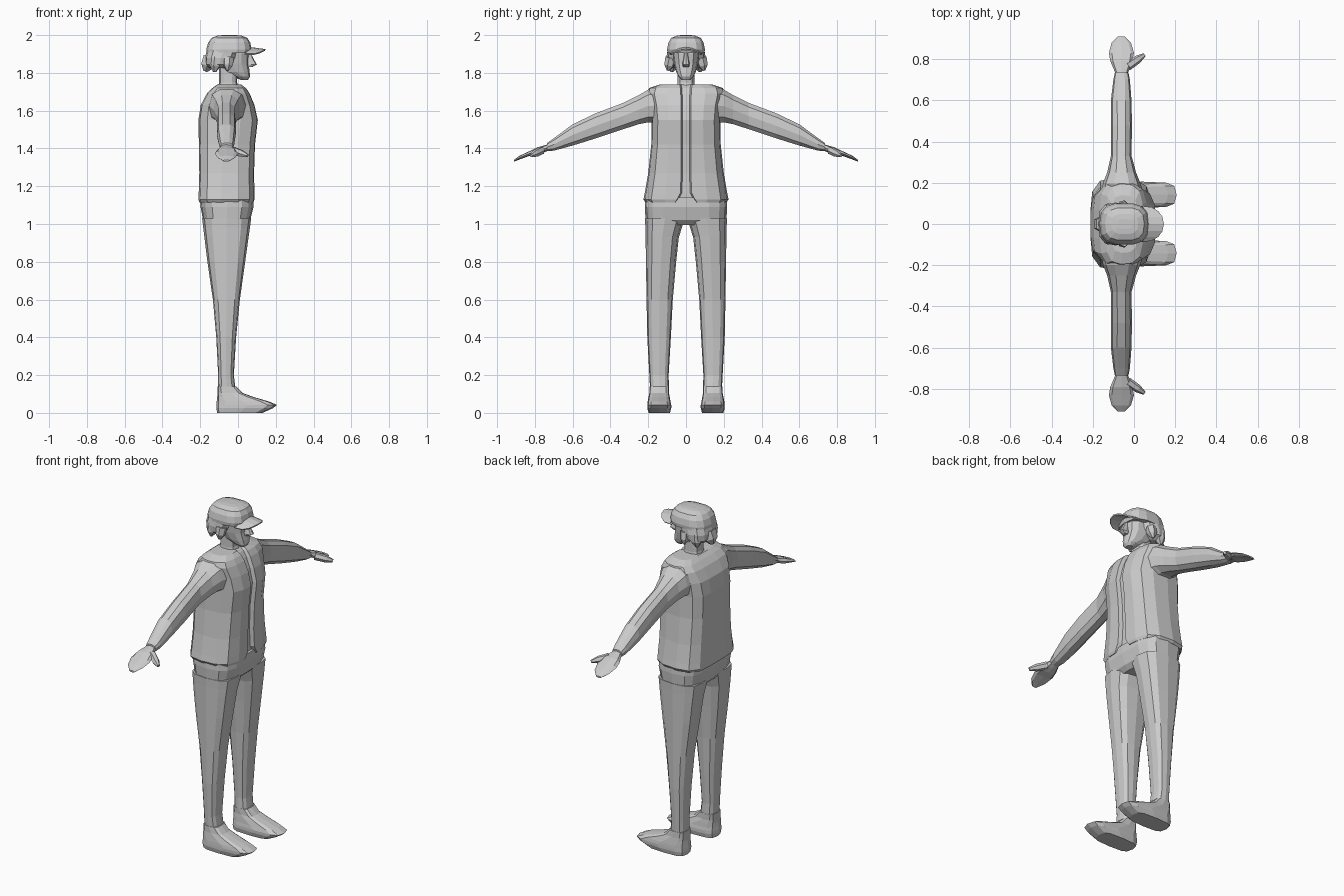
import bpy, bmesh, math
from mathutils import Vector


def finish(name, bm, mirror=False):
    bmesh.ops.recalc_face_normals(bm, faces=bm.faces)
    me = bpy.data.meshes.new(name)
    bm.to_mesh(me)
    bm.free()
    ob = bpy.data.objects.new(name, me)
    bpy.context.collection.objects.link(ob)
    if mirror:
        m = ob.modifiers.new("mirror", 'MIRROR')
        m.use_axis = (False, True, False)
    return ob


def skin(name, rings, mirror=False):
    """Bridge a list of equal-length point rings and cap both ends."""
    bm = bmesh.new()
    vs = [[bm.verts.new(p) for p in r] for r in rings]
    n = len(vs[0])
    for a, b in zip(vs, vs[1:]):
        for i in range(n):
            j = (i + 1) % n
            bm.faces.new((a[i], a[j], b[j], b[i]))
    bm.faces.new(vs[0])
    bm.faces.new(vs[-1])
    return finish(name, bm, mirror)


def loft(name, axis, sections, n=12, power=0.7, mirror=False):
    """Sections: (position on axis, min a, max a, min b, max b), rounded boxes."""
    rings = []
    for p, a0, a1, b0, b1 in sections:
        ring = []
        for i in range(n):
            t = 2 * math.pi * i / n
            c, s = math.cos(t), math.sin(t)
            a = (a0 + a1) / 2 + (a1 - a0) / 2 * math.copysign(abs(c) ** power, c)
            b = (b0 + b1) / 2 + (b1 - b0) / 2 * math.copysign(abs(s) ** power, s)
            ring.append({'z': (a, b, p), 'y': (a, p, b), 'x': (p, a, b)}[axis])
        rings.append(ring)
    return skin(name, rings, mirror)


def spike(name, a, b, r1, r2, n=6, mirror=False):
    """Tapered limb between two points."""
    a, b = Vector(a), Vector(b)
    q = (b - a).to_track_quat('Z', 'Y')
    rings = [[c + q @ Vector((r * math.cos(2 * math.pi * i / n), r * math.sin(2 * math.pi * i / n), 0))
              for i in range(n)] for c, r in ((a, r1), (a.lerp(b, .6), (r1 * .85 + r2 * .15)), (b, r2))]
    return skin(name, rings, mirror)


# Jacket with an open strip down the front: z, back x, front x, half width, half gap
outline = [(.96, .5), (.8, .82), (.4, .97), (-.2, 1), (-.7, .93), (-.95, .7), (-1, .35)]
rings = []
for z, x0, x1, w, g in [
        (1.115, -.205, .085, .215, .05), (1.13, -.21, .09, .225, .04), (1.165, -.208, .09, .218, .022),
        (1.27, -.205, .088, .2, .018), (1.42, -.207, .093, .184, .018), (1.55, -.21, .108, .182, .018),
        (1.63, -.197, .09, .19, .018), (1.69, -.165, .065, .205, .02), (1.72, -.135, .045, .195, .022),
        (1.738, -.11, .02, .14, .025)]:
    c, h = (x0 + x1) / 2, (x1 - x0) / 2
    half = [(x1 - .025, g), (x1 - .003, g + .008)] + [(c + u * h, v * w) for u, v in outline]
    rings.append([(x1 - .025, 0, z)] + [(x, y, z) for x, y in half] + [(x0, 0, z)]
                 + [(x, -y, z) for x, y in reversed(half)])
skin("jacket", rings)

# Sleeves
loft("sleeve", 'y', [
    (.14, -.16, .05, 1.53, 1.725), (.2, -.15, .03, 1.535, 1.715), (.25, -.13, .01, 1.525, 1.685),
    (.33, -.112, -.012, 1.5, 1.645), (.48, -.112, -.01, 1.45, 1.588), (.6, -.112, -.012, 1.413, 1.53),
    (.7, -.1, -.02, 1.387, 1.455), (.735, -.093, -.027, 1.385, 1.43)], n=10, power=.8, mirror=True)

# Hands and thumbs
loft("hand", 'y', [
    (.72, -.085, -.035, 1.392, 1.425), (.755, -.1, -.02, 1.378, 1.415), (.79, -.115, -.008, 1.367, 1.405),
    (.83, -.122, .0, 1.36, 1.385), (.88, -.108, -.015, 1.342, 1.362),
    (.91, -.078, -.045, 1.33, 1.34)], n=8, power=.8, mirror=True)
spike("thumb", (-.03, .765, 1.39), (.05, .82, 1.362), .022, .009, mirror=True)

# Hips, legs and shoes
loft("hips", 'z', [
    (.995, -.165, .04, -.18, .18), (1.02, -.185, .065, -.214, .214),
    (1.09, -.198, .082, -.218, .218), (1.14, -.2, .08, -.215, .215)], n=16, power=.6)
loft("leg", 'z', [
    (.12, -.105, -.012, .09, .19), (.2, -.105, -.022, .092, .194), (.4, -.115, -.01, .08, .205),
    (.6, -.133, .01, .07, .209), (.8, -.162, .038, .052, .212), (.93, -.178, .056, .038, .214),
    (.98, -.184, .063, .022, .215), (1.03, -.19, .07, .005, .217)], power=.7, mirror=True)
loft("shoe", 'z', [
    (.0, -.11, .13, .085, .198), (.025, -.115, .185, .078, .205), (.042, -.115, .207, .078, .205),
    (.06, -.113, .165, .082, .203), (.085, -.11, .08, .086, .198), (.105, -.109, .025, .09, .194),
    (.14, -.108, -.01, .09, .192)], power=.55, mirror=True)

# Neck and head
loft("neck", 'z', [(1.69, -.115, .015, -.055, .055), (1.75, -.1, -.005, -.046, .046),
                   (1.84, -.1, .0, -.045, .045)], n=10)
loft("head", 'z', [
    (1.763, .015, .053, -.022, .022), (1.78, -.02, .063, -.04, .04), (1.805, -.08, .062, -.052, .052),
    (1.85, -.12, .056, -.064, .064), (1.9, -.13, .058, -.07, .07), (1.94, -.13, .05, -.07, .07)], power=.8)
loft("nose", 'z', [(1.832, .04, .078, -.016, .016), (1.845, .04, .1, -.02, .02),
                   (1.87, .04, .085, -.014, .014), (1.91, .04, .064, -.009, .009)], n=8)

# Hair with hanging locks
loft("hair", 'z', [
    (1.825, -.155, -.055, -.072, .072), (1.845, -.172, -.025, -.1, .1), (1.88, -.175, -.005, -.104, .104),
    (1.92, -.165, .01, -.098, .098)], power=.75)
spike("side_lock", (-.05, .08, 1.88), (-.055, .096, 1.812), .03, .007, mirror=True)
spike("rear_lock", (-.115, .065, 1.88), (-.125, .075, 1.805), .035, .008, mirror=True)
spike("nape_lock", (-.145, 0, 1.88), (-.174, 0, 1.808), .045, .012)

# Cap crown and curved brim
loft("cap_crown", 'z', [
    (1.905, -.168, .065, -.1, .1), (1.925, -.168, .072, -.102, .102), (1.96, -.158, .065, -.095, .095),
    (1.985, -.14, .05, -.08, .08), (1.997, -.11, .02, -.05, .05), (2.0, -.08, -.01, -.025, .025)],
    n=14, power=.7)
bm = bmesh.new()
rows = []
for s in (0, .5, 1):
    row = []
    for k in range(9):
        t = math.sin(math.pi / 2 * (k - 4) / 4)
        e = math.sqrt(max(0, 1 - t * t)) ** .8
        row.append(bm.verts.new((.035 + e * (.02 + .09 * s), .088 * t, 1.938 - .012 * s * e - .036 * t * t)))
    rows.append(row)
for a, b in zip(rows, rows[1:]):
    for i in range(8):
        bm.faces.new((a[i], a[i + 1], b[i + 1], b[i]))
bmesh.ops.remove_doubles(bm, verts=bm.verts, dist=.0005)
brim = finish("cap_brim", bm)
brim.modifiers.new("thickness", 'SOLIDIFY').thickness = .008
